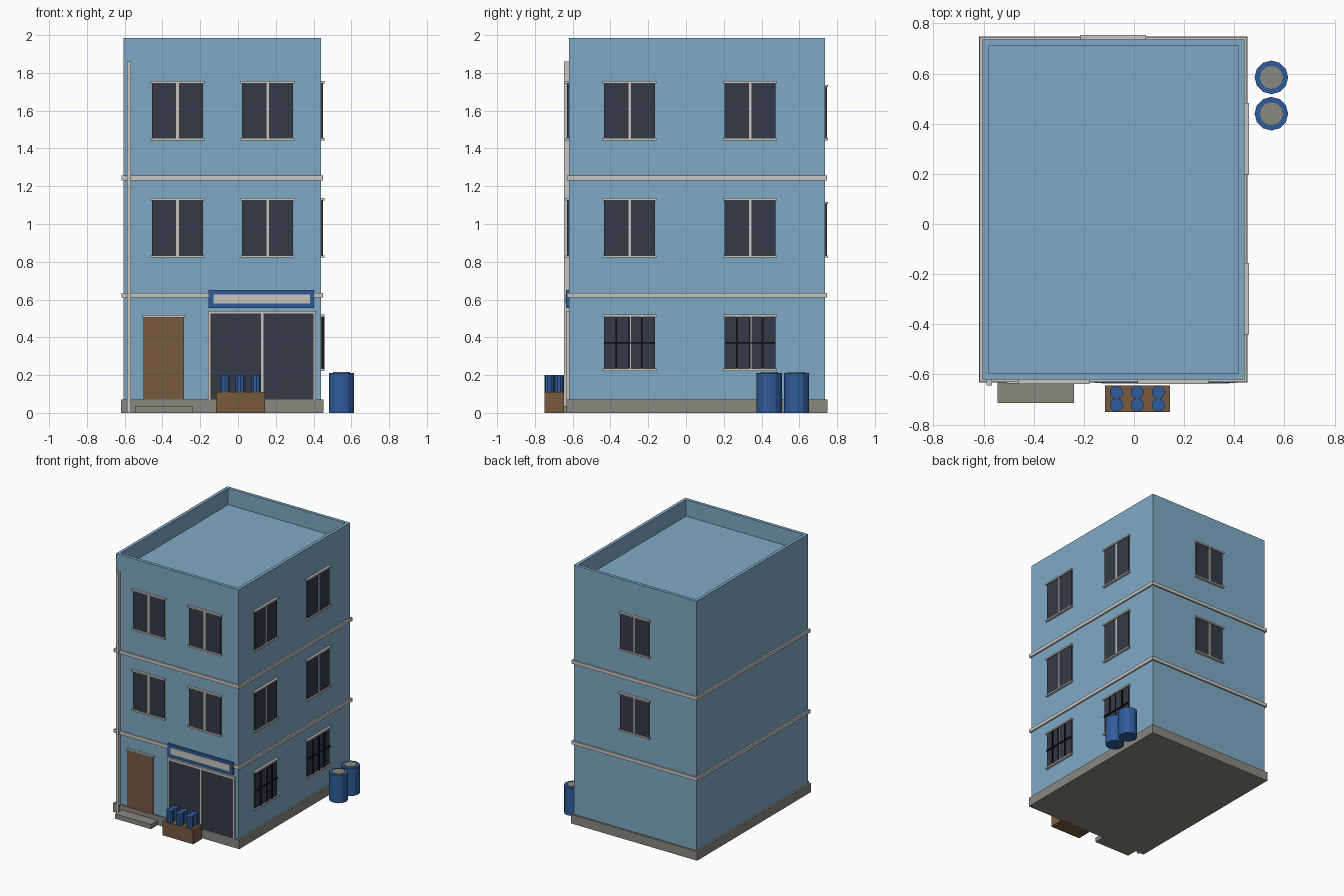
import bpy
import bmesh

cube = bpy.data.objects.get("Cube")
if cube:
    bpy.data.objects.remove(cube, do_unlink=True)


def material(name, rgb):
    lin = [c / 12.92 if c <= 0.04045 else ((c + 0.055) / 1.055) ** 2.4
           for c in (v / 255 for v in rgb)] + [1]
    m = bpy.data.materials.new(name)
    m.use_nodes = True
    m.diffuse_color = lin
    m.node_tree.nodes["Principled BSDF"].inputs["Base Color"].default_value = lin
    return m


WALL = material("wall blue", (127, 170, 197))
TRIM = material("pale trim", (200, 198, 194))
GLASS = material("dark glass", (53, 58, 70))
WOOD = material("brown wood", (120, 90, 64))
BLUE = material("strong blue", (48, 92, 155))
STONE = material("grey stone", (138, 136, 127))
IRON = material("black iron", (22, 24, 30))


def finish(bm, name, mat):
    bmesh.ops.recalc_face_normals(bm, faces=bm.faces)
    mesh = bpy.data.meshes.new(name)
    bm.to_mesh(mesh)
    bm.free()
    mesh.materials.append(mat)
    ob = bpy.data.objects.new(name, mesh)
    bpy.context.collection.objects.link(ob)
    return ob


def box_bm(x, y, z):
    bm = bmesh.new()
    bmesh.ops.create_cube(bm, size=1)
    for v in bm.verts:
        for i, (lo, hi) in enumerate((x, y, z)):
            v.co[i] = hi if v.co[i] > 0 else lo
    return bm


def box(name, mat, x, y, z):
    return finish(box_bm(x, y, z), name, mat)


def drum(name, mat, x, y, r, z0, z1, sides):
    bm = bmesh.new()
    bmesh.ops.create_cone(bm, cap_ends=True, segments=sides,
                          radius1=r, radius2=r, depth=z1 - z0)
    bmesh.ops.translate(bm, verts=bm.verts, vec=(x, y, (z0 + z1) / 2))
    return finish(bm, name, mat)


# Outer wall planes
X0, X1, Y0, Y1 = -0.605, 0.44, -0.62, 0.735
OUT_X, OUT_Y = (-0.617, 0.451), (-0.63, 0.746)


def panel(name, mat, side, u0, u1, z0, z1, out):
    """Plate standing out from one wall; u runs along that wall."""
    if side == "front":
        return box(name, mat, (u0, u1), (Y0 - out, Y0), (z0, z1))
    if side == "back":
        return box(name, mat, (u0, u1), (Y1, Y1 + out), (z0, z1))
    return box(name, mat, (X1, X1 + out), (u0, u1), (z0, z1))


def window(side, c, z0, z1, width=0.27, bars=False):
    h = width / 2
    panel(side + "_window_glass", GLASS, side, c - h, c + h, z0, z1, 0.008)
    panel(side + "_window_mullion", TRIM, side, c - 0.007, c + 0.007, z0, z1, 0.011)
    for name, z in (("lintel", z1), ("sill", z0 - 0.01)):
        panel(side + "_window_" + name, TRIM, side, c - h - 0.008, c + h + 0.008,
              z, z + 0.012, 0.018)
    if bars:
        for k in (-1, 0, 1):
            u = c + k * 0.068 - 0.003
            panel("window_bar", IRON, side, u - 0.004, u + 0.004, z0, z1, 0.017)
        zc = (z0 + z1) / 2
        panel("window_crossbar", IRON, side, c - h, c + h, zc - 0.004, zc + 0.004, 0.017)


# Building shell with sunken roof
bm = box_bm((X0, X1), (Y0, Y1), (0.05, 1.986))
bm.faces.ensure_lookup_table()
top = max(bm.faces, key=lambda f: f.calc_center_median().z)
bmesh.ops.inset_region(bm, faces=[top], thickness=0.034)
floor = bmesh.ops.extrude_discrete_faces(bm, faces=[top])["faces"][0]
for v in floor.verts:
    v.co.z = 1.86
finish(bm, "building_walls", WALL)

# Parapet coping ring
bm = bmesh.new()
bmesh.ops.create_grid(bm, x_segments=1, y_segments=1, size=1)
for v in bm.verts:
    v.co = (OUT_X[v.co.x > 0], OUT_Y[v.co.y > 0], 1.986)
inner = bm.faces[:]
bmesh.ops.inset_region(bm, faces=inner, thickness=0.045)
bmesh.ops.delete(bm, geom=inner, context="FACES")
ext = bmesh.ops.extrude_face_region(bm, geom=bm.faces[:])["geom"]
for v in ext:
    if isinstance(v, bmesh.types.BMVert):
        v.co.z = 2.0
finish(bm, "parapet_coping", TRIM)

# Plinth and floor bands
box("plinth", STONE, (-0.619, 0.453), (-0.632, 0.748), (0, 0.07))
for z in (0.61, 1.23):
    box("floor_band", TRIM, OUT_X, OUT_Y, (z, z + 0.026))

# Windows
for z0, z1 in ((0.832, 1.125), (1.453, 1.745)):
    for c in (-0.32, 0.157):
        window("front", c, z0, z1)
    for c in (-0.298, 0.34):
        window("right", c, z0, z1)
    window("back", -0.082, z0, z1 - 0.02, width=0.245)
for c in (-0.298, 0.34):
    window("right", c, 0.233, 0.508, bars=True)

# Door with lintel and step
panel("door", WOOD, "front", -0.5, -0.285, 0.07, 0.507, 0.008)
panel("door_lintel", TRIM, "front", -0.508, -0.277, 0.505, 0.517, 0.016)
box("door_step", STONE, (-0.545, -0.24), (-0.715, -0.63), (0, 0.036))

# Shop front
panel("shop_glass", GLASS, "front", -0.146, 0.4, 0.07, 0.527, 0.008)
for u in (-0.158, 0.121, 0.4):
    panel("shop_frame_post", TRIM, "front", u, u + 0.013, 0.07, 0.527, 0.014)
panel("shop_frame_head", TRIM, "front", -0.158, 0.413, 0.525, 0.54, 0.014)
panel("sign_board", BLUE, "front", -0.155, 0.402, 0.555, 0.65, 0.014)
panel("sign_face", TRIM, "front", -0.13, 0.38, 0.578, 0.628, 0.017)

# Drainpipe
box("drainpipe", TRIM, (-0.588, -0.567), (-0.645, -0.62), (0, 1.86))

# Crate of bottles
box("crate", WOOD, (-0.116, 0.144), (-0.75, -0.645), (0, 0.11))
for x in (-0.07, 0.013, 0.097):
    for y in (-0.672, -0.722):
        drum("crate_bottle", BLUE, x, y, 0.027, 0.1, 0.2, 10)

# Barrels with lids
for y in (0.585, 0.44):
    drum("barrel", BLUE, 0.548, y, 0.067, 0, 0.211, 12)
    drum("barrel_lid", STONE, 0.548, y, 0.046, 0.2, 0.216, 12)
